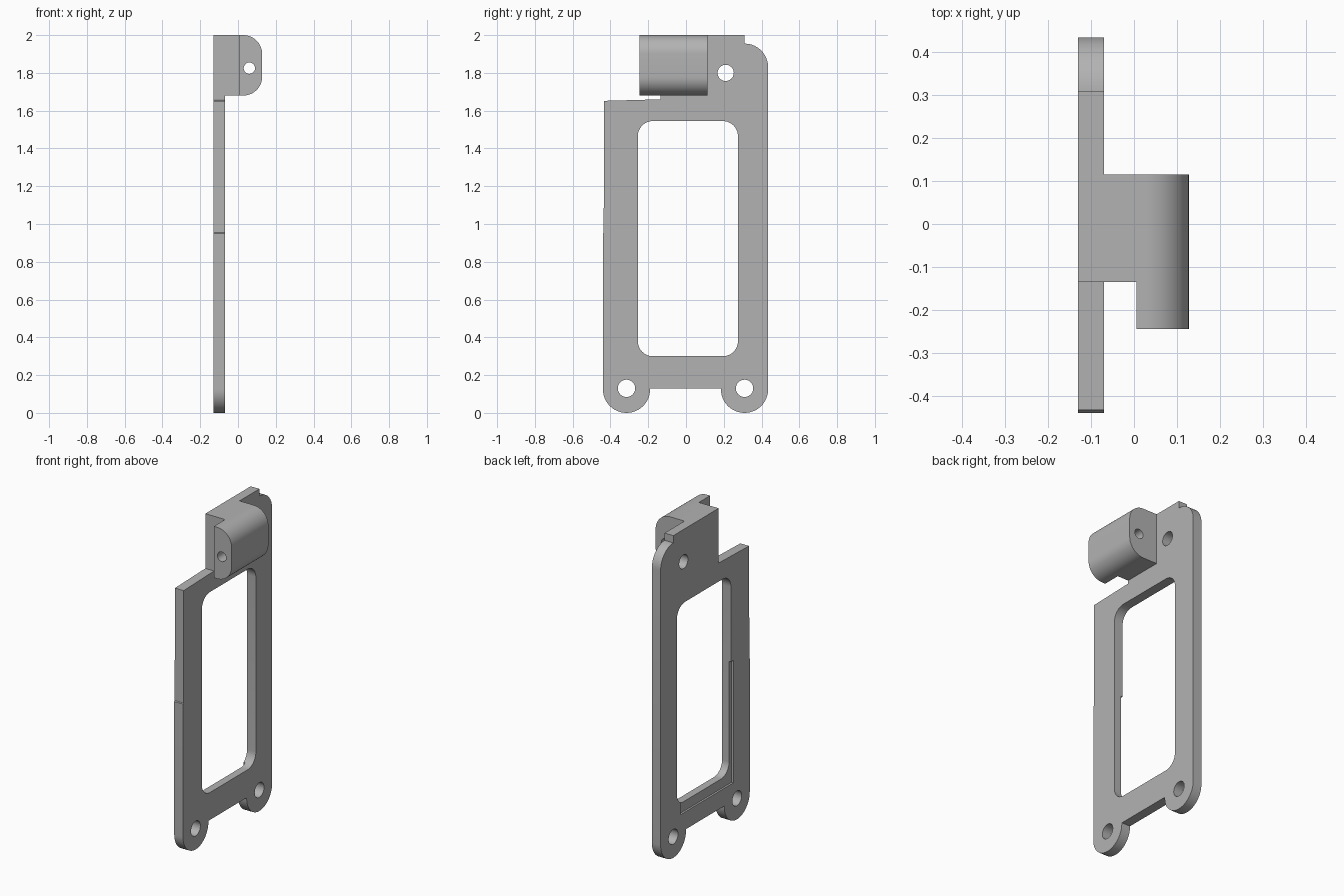
import bpy, bmesh
from math import cos, sin, radians
from mathutils import Vector

cube = bpy.data.objects.get("Cube")
if cube:
    bpy.data.objects.remove(cube, do_unlink=True)

grey = bpy.data.materials.new("plain grey")
grey.use_nodes = True
GREY = (0.45, 0.45, 0.45, 1)
grey.diffuse_color = GREY
grey.node_tree.nodes["Principled BSDF"].inputs["Base Color"].default_value = GREY


def arc(u, v, r, start, end, steps=12):
    angles = [radians(start + (end - start) * i / steps) for i in range(steps + 1)]
    return [(u + r * cos(a), v + r * sin(a)) for a in angles]


def rounded_box(u0, u1, v0, v1, r):
    return (arc(u1 - r, v0 + r, r, -90, 0) + arc(u1 - r, v1 - r, r, 0, 90)
            + arc(u0 + r, v1 - r, r, 90, 180) + arc(u0 + r, v0 + r, r, 180, 270))


def prism(name, outline, axis, start, end):
    """Extrude an outline along x (outline in y, z) or y (outline in x, z)."""
    bm = bmesh.new()
    place = (lambda u, v: (start, u, v)) if axis == "x" else (lambda u, v: (u, start, v))
    face = bm.faces.new([bm.verts.new(place(u, v)) for u, v in outline])
    top = bmesh.ops.extrude_face_region(bm, geom=[face])["geom"]
    offset = Vector((end - start, 0, 0) if axis == "x" else (0, end - start, 0))
    bmesh.ops.translate(bm, vec=offset, verts=[g for g in top if isinstance(g, bmesh.types.BMVert)])
    bmesh.ops.recalc_face_normals(bm, faces=bm.faces)
    mesh = bpy.data.meshes.new(name)
    bm.to_mesh(mesh)
    bm.free()
    mesh.materials.append(grey)
    obj = bpy.data.objects.new(name, mesh)
    bpy.context.collection.objects.link(obj)
    return obj


def cut(target, cutter):
    mod = target.modifiers.new("cut", "BOOLEAN")
    mod.operation = "DIFFERENCE"
    mod.solver = "EXACT"
    mod.object = cutter
    bpy.context.view_layer.objects.active = target
    bpy.ops.object.modifier_apply(modifier=mod.name)
    bpy.data.objects.remove(cutter, do_unlink=True)


def smooth(obj):
    bpy.ops.object.select_all(action="DESELECT")
    obj.select_set(True)
    bpy.context.view_layer.objects.active = obj
    bpy.ops.object.shade_smooth_by_angle(angle=radians(30))


BACK, FACE = -0.13, -0.07

# Mounting plate with two bottom lugs and a stepped top
outline = (arc(-0.315, 0.125, 0.125, 180, 360, 24) + [(-0.19, 0.13), (0.185, 0.13)]
           + arc(0.31, 0.125, 0.125, 180, 360, 24) + arc(0.31, 1.83, 0.125, 0, 87)
           + [(0.31, 1.955), (0.31, 2), (-0.135, 2), (-0.135, 1.66),
              (-0.433, 1.652), (-0.436, 0.955), (-0.44, 0.95)])
plate = prism("mounting_plate", outline, "x", BACK, FACE)

# Window, screw holes and the shallow recess on the rear face
cut(plate, prism("window_cutter", rounded_box(-0.255, 0.275, 0.3, 1.545, 0.08), "x", -0.3, 0.1))
for y, z, r in ((-0.315, 0.13, 0.046), (0.31, 0.13, 0.046), (0.21, 1.8, 0.043)):
    cut(plate, prism("hole_cutter", arc(y, z, r, 0, 345, 23), "x", -0.3, 0.1))
recess = [(-0.28, 0.24), (0.24, 0.24), (0.24, 1), (-0.28, 1)]
cut(plate, prism("recess_cutter", recess, "x", -0.3, BACK + 0.012))
smooth(plate)

# Hinge block with a rounded nose, a longer front tongue and a pin hole
profile = ([(FACE, 1.68)] + arc(0.028, 1.78, 0.1, -90, 0)
           + arc(0.028, 1.9, 0.1, 0, 90) + [(FACE, 2)])
block = prism("hinge_block", profile, "y", -0.245, 0.115)
corner = [(-0.2, 1.5), (0.006, 1.5), (0.006, 2.2), (-0.2, 2.2)]
cut(block, prism("corner_cutter", corner, "y", -0.4, -0.135))
cut(block, prism("pin_cutter", arc(0.06, 1.825, 0.03, 0, 345, 23), "y", -0.4, 0.3))
smooth(block)
